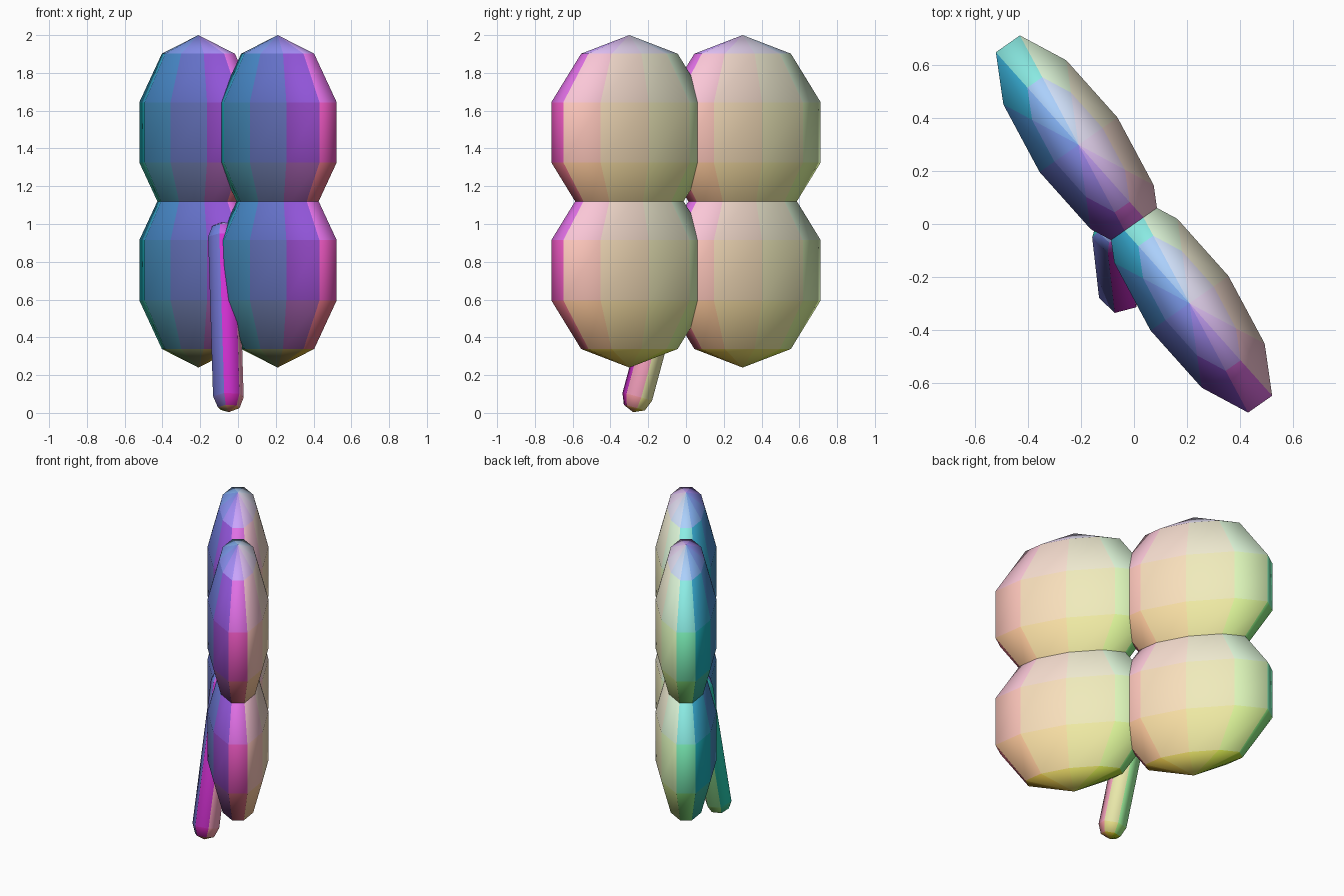
import bpy, math
from mathutils import Vector, Matrix

if "Cube" in bpy.data.objects:
    bpy.data.objects.remove(bpy.data.objects["Cube"])


def tint(normal):
    """Shared material whose colour follows the direction a face points."""
    rgb = [round(0.5 + 0.5 * c, 2) for c in normal]
    name = "tint_%.2f_%.2f_%.2f" % tuple(rgb)
    mat = bpy.data.materials.get(name)
    if mat is None:
        mat = bpy.data.materials.new(name)
        mat.diffuse_color = (*rgb, 1)
        mat.use_nodes = True
        mat.node_tree.nodes["Principled BSDF"].inputs["Base Color"].default_value = mat.diffuse_color
    return mat


def lathe(name, profile, sides, phase, matrix):
    """Closed smooth solid: pole, rings of (radius, height), pole."""
    verts = [(0, 0, profile[0][1])]
    for r, z in profile[1:-1]:
        for i in range(sides):
            a = math.radians(phase) + math.tau * i / sides
            verts.append((r * math.cos(a), r * math.sin(a), z))
    verts.append((0, 0, profile[-1][1]))
    rings = len(profile) - 2
    last = len(verts) - 1
    faces = []
    for i in range(sides):
        j = (i + 1) % sides
        faces.append((0, 1 + j, 1 + i))
        for k in range(rings - 1):
            a, b = 1 + k * sides, 1 + (k + 1) * sides
            faces.append((a + i, a + j, b + j, b + i))
        top = 1 + (rings - 1) * sides
        faces.append((top + i, top + j, last))
    me = bpy.data.meshes.new(name)
    me.from_pydata([matrix @ Vector(v) for v in verts], [], faces)
    me.update()
    me.shade_smooth()
    # Colour every face by its direction
    slots = {}
    for p in me.polygons:
        mat = tint(p.normal)
        if mat.name not in slots:
            slots[mat.name] = len(slots)
            me.materials.append(mat)
        p.material_index = slots[mat.name]
    ob = bpy.data.objects.new(name, me)
    bpy.context.collection.objects.link(ob)
    return ob


# Four flattened leaflets in one upright plane
TURN = math.radians(-55)
leaf_profile = [(math.sin(math.pi * k / 5), -math.cos(math.pi * k / 5)) for k in range(6)]
for side, sx in (("left", -1), ("right", 1)):
    for level, sz in (("lower", -1), ("upper", 1)):
        m = (Matrix.Translation((0, 0, 1.12)) @ Matrix.Rotation(TURN, 4, 'Z')
             @ Matrix.Translation((sx * 0.366, 0, sz * 0.365))
             @ Matrix.Diagonal((0.515, 0.189, 0.515, 1)))
        lathe(f"{level}_{side}_leaflet", leaf_profile, 10, 18, m)

# Leaning six-sided stem with rounded ends
foot, head = Vector((-0.051, -0.258, 0.085)), Vector((-0.077, -0.03, 0.93))
axis = head - foot
length, r = axis.length, 0.084
cap = [(r * math.sin(math.radians(a)), -r * math.cos(math.radians(a))) for a in (0, 45, 90)]
stem_profile = cap + [(q, length - z) for q, z in reversed(cap)]
tilt = Vector((0, 0, 1)).rotation_difference(axis).to_matrix().to_4x4()
lathe("stem", stem_profile, 6, 15, Matrix.Translation(foot) @ tilt)
